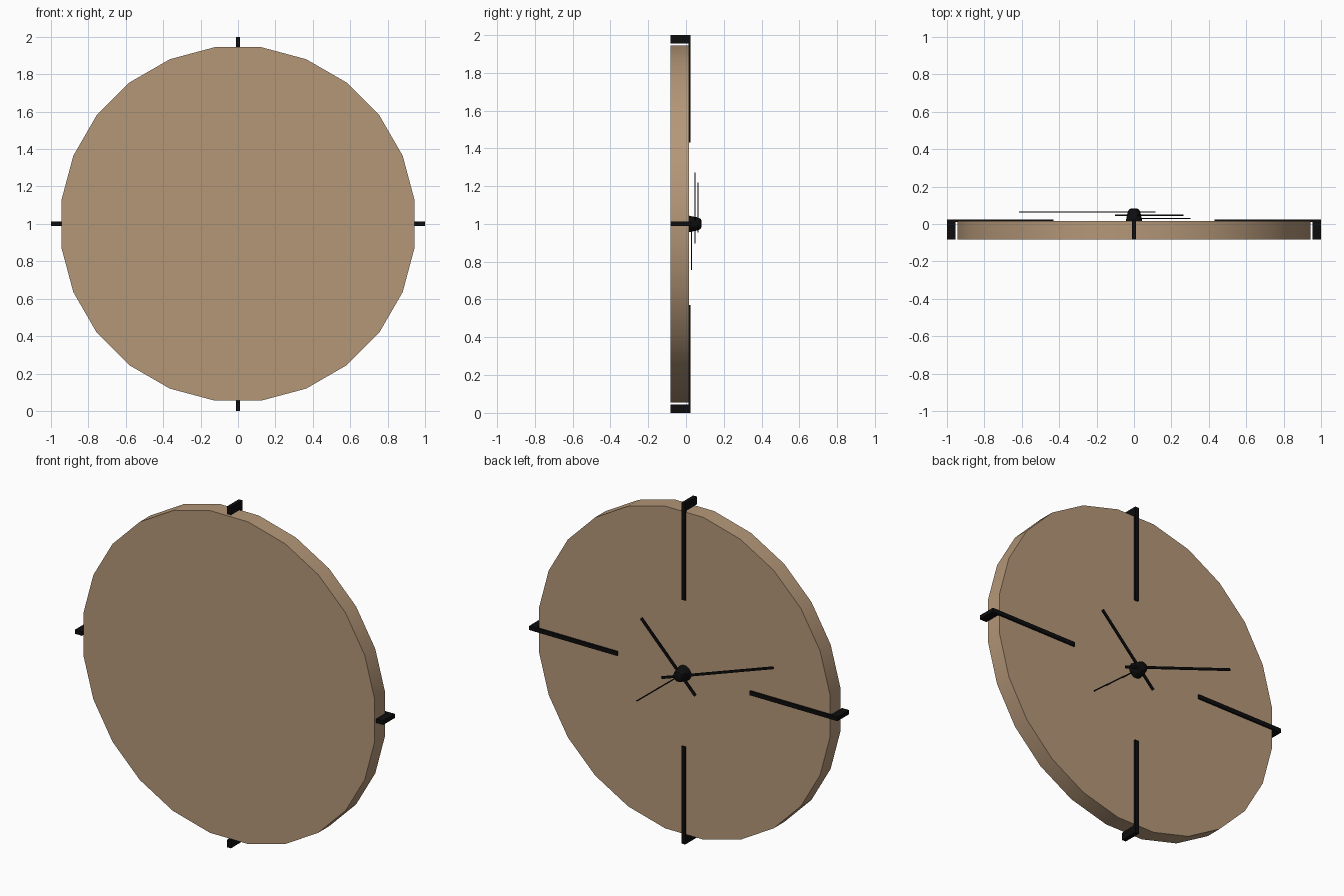
import bpy, math
from mathutils import Matrix, Vector

if "Cube" in bpy.data.objects:
    bpy.data.objects.remove(bpy.data.objects["Cube"])


def material(name, rgb):
    m = bpy.data.materials.new(name)
    m.diffuse_color = (*rgb, 1)
    m.use_nodes = True
    m.node_tree.nodes["Principled BSDF"].inputs["Base Color"].default_value = m.diffuse_color
    return m


WOOD = material("tan wood", (0.46, 0.31, 0.19))
BLACK = material("black", (0.004, 0.004, 0.004))
CENTRE = Vector((0, 0, 1))


def mesh_object(name, verts, faces, mat):
    me = bpy.data.meshes.new(name)
    me.from_pydata(verts, [], faces)
    me.materials.append(mat)
    ob = bpy.data.objects.new(name, me)
    bpy.context.collection.objects.link(ob)
    return ob


def lathe(name, profile, sides, mat, offset=0.5):
    """Rings of (radius, y) around the clock axis, capped at both ends."""
    verts, faces = [], []
    for r, y in profile:
        for i in range(sides):
            a = 2 * math.pi * (i + offset) / sides
            verts.append((r * math.sin(a), y, 1 + r * math.cos(a)))
    for k in range(len(profile) - 1):
        for i in range(sides):
            j = (i + 1) % sides
            faces.append((k * sides + i, (k + 1) * sides + i,
                          (k + 1) * sides + j, k * sides + j))
    faces.append(tuple(range(sides)))
    faces.append(tuple(reversed(range((len(profile) - 1) * sides, len(profile) * sides))))
    ob = mesh_object(name, verts, faces, mat)
    bpy.ops.object.select_all(action='DESELECT')
    bpy.context.view_layer.objects.active = ob
    ob.select_set(True)
    bpy.ops.object.shade_smooth_by_angle(angle=math.radians(35))
    return ob


def bar(name, direction, r0, r1, width, y0, y1):
    """Box along a direction (x, z) of the dial, from radius r0 to r1."""
    d = Vector((direction[0], 0, direction[1])).normalized()
    s = Vector((d.z, 0, -d.x)) * width / 2
    verts = [CENTRE + d * r + s * k + Vector((0, y, 0))
             for r in (r0, r1) for k in (-1, 1) for y in (y0, y1)]
    faces = [(0, 1, 3, 2), (4, 6, 7, 5), (0, 4, 5, 1),
             (2, 3, 7, 6), (0, 2, 6, 4), (1, 5, 7, 3)]
    ob = mesh_object(name, verts, faces, BLACK)
    ob.data.validate()
    return ob


# Wooden 24-sided dial
lathe("dial", [(0.953, -0.083), (0.953, 0.015)], 24, WOOD)

# Quarter-hour markers: strip on the face, folded back over the rim
for n, d in (("top", (0, 1)), ("right", (1, 0)), ("bottom", (0, -1)), ("left", (-1, 0))):
    bar(n + "_marker_strip", d, 0.43, 1.0, 0.024, 0.012, 0.025)
    bar(n + "_marker_rim", d, 0.955, 1.0, 0.024, -0.083, 0.0125)

# Domed hub
lathe("hub", [(0.046, 0.012), (0.042, 0.03), (0.035, 0.064),
              (0.028, 0.077), (0.016, 0.083)], 12, BLACK)

# Hands, stacked outward from the dial
bar("second_hand", (0.30, -0.24), 0, 0.384, 0.007, 0.026, 0.031)
bar("hour_hand", (0.258, 0.265), -0.135, 0.37, 0.018, 0.044, 0.050)
bar("minute_hand", (-0.613, 0.213), -0.12, 0.648, 0.014, 0.061, 0.067)
